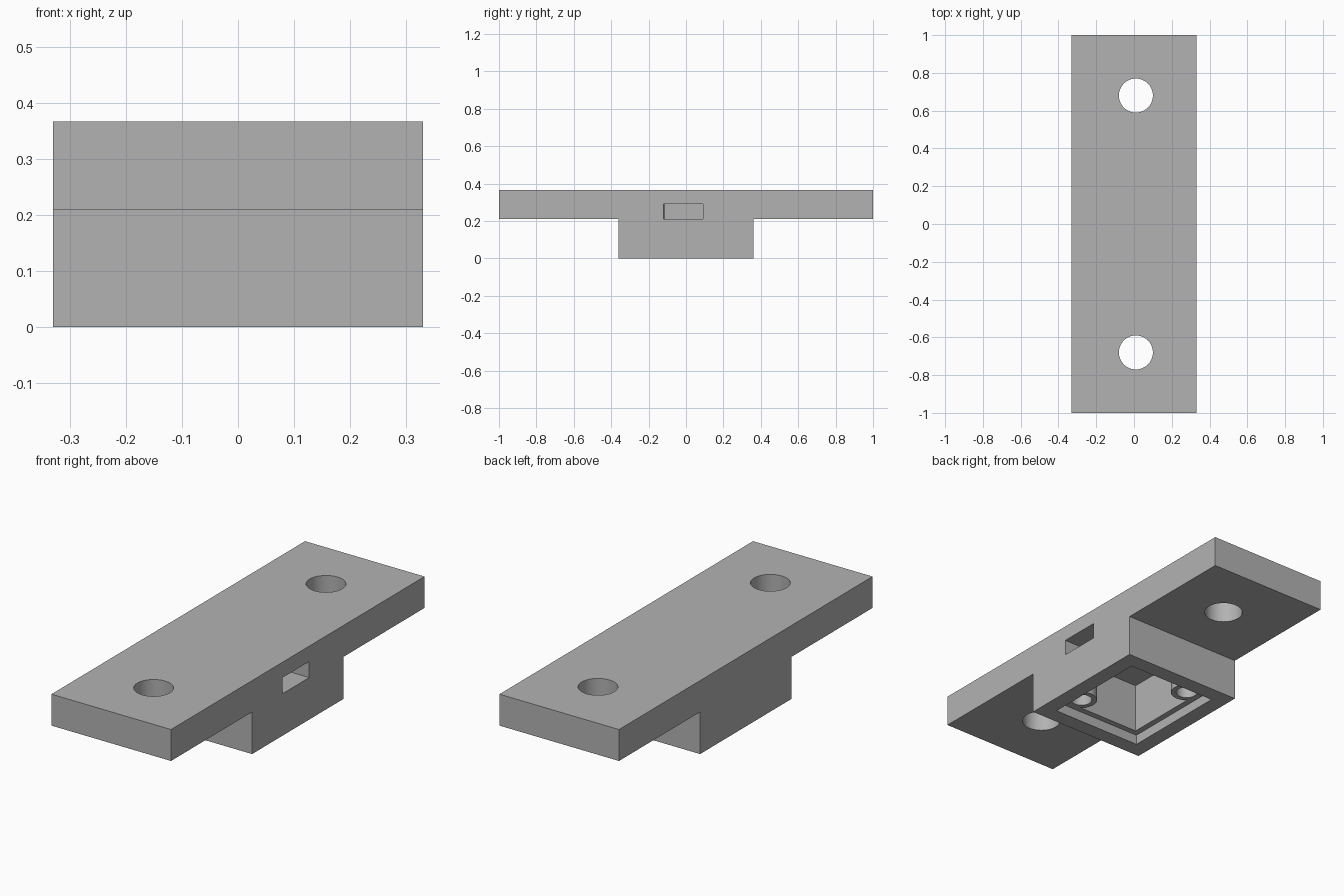
import bpy
from mathutils import Vector

default = bpy.data.objects.get("Cube")
if default:
    bpy.data.objects.remove(default, do_unlink=True)

grey = bpy.data.materials.new("plain grey")
grey.use_nodes = True
grey.diffuse_color = (0.45, 0.45, 0.45, 1)
grey.node_tree.nodes["Principled BSDF"].inputs["Base Color"].default_value = (0.45, 0.45, 0.45, 1)


def box(name, low, high):
    low, high = Vector(low), Vector(high)
    bpy.ops.mesh.primitive_cube_add(size=1, location=(low + high) / 2)
    ob = bpy.context.object
    ob.name = name
    ob.scale = high - low
    bpy.ops.object.transform_apply(location=True, rotation=True, scale=True)
    ob.data.materials.append(grey)
    return ob


def cylinder(name, x, y, radius, low, high):
    bpy.ops.mesh.primitive_cylinder_add(vertices=64, radius=radius, depth=high - low,
                                        location=(x, y, (low + high) / 2))
    ob = bpy.context.object
    ob.name = name
    ob.data.materials.append(grey)
    return ob


def combine(target, tool, operation):
    mod = target.modifiers.new(tool.name, "BOOLEAN")
    mod.operation, mod.solver, mod.object = operation, "EXACT", tool
    bpy.context.view_layer.objects.active = target
    bpy.ops.object.modifier_apply(modifier=mod.name)
    bpy.data.objects.remove(tool, do_unlink=True)


# T-shaped mounting body, extruded from its side profile
W, TOP, SHELF = 0.33, 0.367, 0.21
profile = [(-1, TOP), (-1, SHELF), (-0.36, SHELF), (-0.36, 0),
           (0.36, 0), (0.36, SHELF), (1, SHELF), (1, TOP)]
n = len(profile)
verts = [(x, y, z) for x in (-W, W) for y, z in profile]
faces = [list(range(n))[::-1], list(range(n, 2 * n))]
faces += [(i, (i + 1) % n, (i + 1) % n + n, i + n) for i in range(n)]
mesh = bpy.data.meshes.new("mounting_body")
mesh.from_pydata(verts, [], faces)
mesh.materials.append(grey)
body = bpy.data.objects.new("mounting_body", mesh)
bpy.context.collection.objects.link(body)

# Stepped pocket in the underside, and the side slot leading into it
LEDGE, CEILING = 0.05, 0.30
combine(body, box("cover_recess", (-0.25, -0.28, -0.1), (0.25, 0.28, LEDGE)), "DIFFERENCE")
combine(body, box("inner_pocket", (-0.22, -0.25, 0.02), (0.22, 0.25, CEILING)), "DIFFERENCE")
combine(body, box("side_slot", (0.1, -0.12, SHELF), (0.5, 0.09, 0.29)), "DIFFERENCE")

# Screw posts in two opposite corners of the pocket
for side in (-1, 1):
    x, y = side * 0.17, -side * 0.19
    combine(body, cylinder("screw_post", x, y, 0.075, LEDGE, CEILING + 0.02), "UNION")
    combine(body, cylinder("screw_hole", x, y, 0.05, 0.02, CEILING - 0.03), "DIFFERENCE")

# Mounting holes through the plate ends
for y in (-0.68, 0.68):
    combine(body, cylinder("mounting_hole", 0.01, y, 0.09, 0.1, 0.5), "DIFFERENCE")

bpy.ops.object.select_all(action="DESELECT")
body.select_set(True)
bpy.context.view_layer.objects.active = body
bpy.ops.object.shade_smooth_by_angle()
